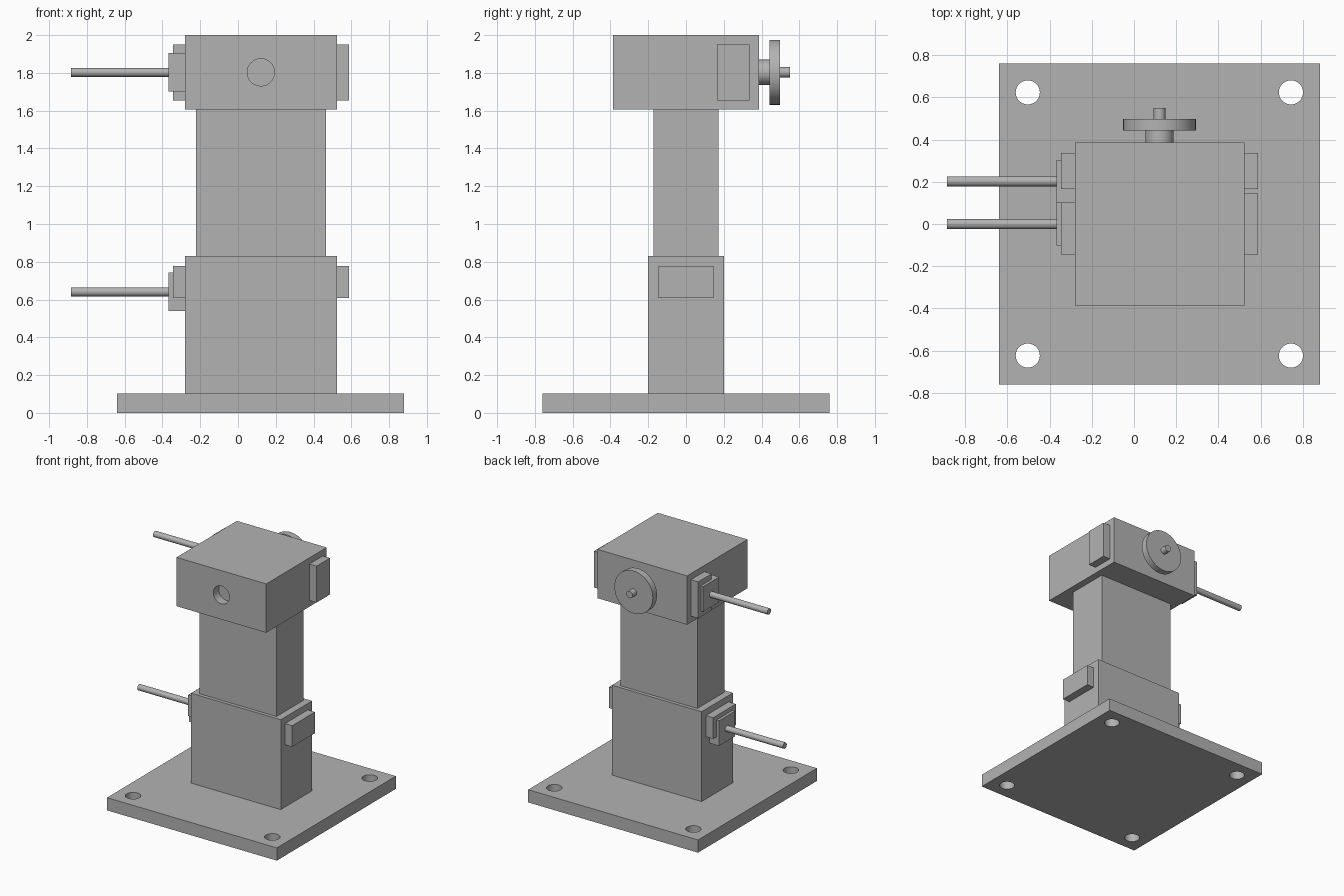
import bpy
import math
from mathutils import Vector

default_cube = bpy.data.objects.get("Cube")
if default_cube:
    bpy.data.objects.remove(default_cube, do_unlink=True)

grey = bpy.data.materials.new("plain_grey")
grey.use_nodes = True
COLOUR = (0.45, 0.45, 0.45, 1)
grey.diffuse_color = COLOUR
grey.node_tree.nodes["Principled BSDF"].inputs["Base Color"].default_value = COLOUR


def finish(name):
    obj = bpy.context.object
    obj.name = name
    obj.data.materials.append(grey)
    return obj


def box(name, x, y, z):
    """Box from its (low, high) range on each axis."""
    ranges = (x, y, z)
    bpy.ops.mesh.primitive_cube_add(size=1, location=[(a + b) / 2 for a, b in ranges])
    obj = finish(name)
    obj.scale = [b - a for a, b in ranges]
    bpy.ops.object.transform_apply(location=False, rotation=False, scale=True)
    return obj


def rod(name, start, end, radius):
    """Smooth cylinder between two points."""
    start, end = Vector(start), Vector(end)
    axis = end - start
    bpy.ops.mesh.primitive_cylinder_add(
        vertices=48, radius=radius, depth=axis.length, location=(start + end) / 2,
        rotation=axis.to_track_quat("Z", "Y").to_euler())
    obj = finish(name)
    bpy.ops.object.shade_smooth_by_angle(angle=math.radians(30))
    return obj


def drill(target, start, end, radius):
    """Cut a round hole, then drop the cutter."""
    cutter = rod("drill_cutter", start, end, radius)
    cutter.hide_render = True
    mod = target.modifiers.new("hole", "BOOLEAN")
    mod.operation = "DIFFERENCE"
    mod.solver = "EXACT"
    mod.object = cutter
    bpy.ops.object.select_all(action="DESELECT")
    bpy.context.view_layer.objects.active = target
    target.select_set(True)
    bpy.ops.object.modifier_apply(modifier=mod.name)
    bpy.data.objects.remove(cutter, do_unlink=True)
    bpy.ops.object.shade_smooth_by_angle(angle=math.radians(30))


# Base plate with four bolt holes
base = box("base_plate", (-0.64, 0.88), (-0.76, 0.76), (0, 0.103))
for x in (-0.503, 0.743):
    for y in (-0.623, 0.623):
        drill(base, (x, y, -0.1), (x, y, 0.2), 0.057)

# Column and head
BODY = (-0.28, 0.523)
box("lower_column", BODY, (-0.2, 0.2), (0.103, 0.83))
box("upper_column", (-0.222, 0.465), (-0.172, 0.172), (0.83, 1.605))
head = box("head_block", BODY, (-0.386, 0.386), (1.605, 2.0))

# Blind bore in the front of the head
KX, KZ = 0.121, 1.803
drill(head, (KX, -0.5, KZ), (KX, -0.316, KZ), 0.072)

# Handwheel on the back of the head
rod("wheel_hub", (KX, 0.386, KZ), (KX, 0.445, KZ), 0.067)
rod("handwheel", (KX, 0.443, KZ), (KX, 0.497, KZ), 0.172)
rod("wheel_spindle", (KX, 0.497, KZ), (KX, 0.55, KZ), 0.028)

# Side plates on both sides, with a flange and rod on the right side
for level, y, z, flange_y, flange_z in (
        ("upper", (0.165, 0.337), (1.655, 1.95), 0.202, 1.803),
        ("lower", (-0.145, 0.145), (0.607, 0.778), 0.0, 0.641)):
    box(level + "_left_side_plate", (BODY[1], 0.587), y, z)
    box(level + "_right_side_plate", (-0.345, BODY[0]), y, z)
    half = 0.102
    box(level + "_rod_flange", (-0.367, BODY[0]),
        (flange_y - half, flange_y + half), (flange_z - half, flange_z + half))
    rod(level + "_rod", (-0.367, flange_y, flange_z), (-0.885, flange_y, flange_z), 0.024)
